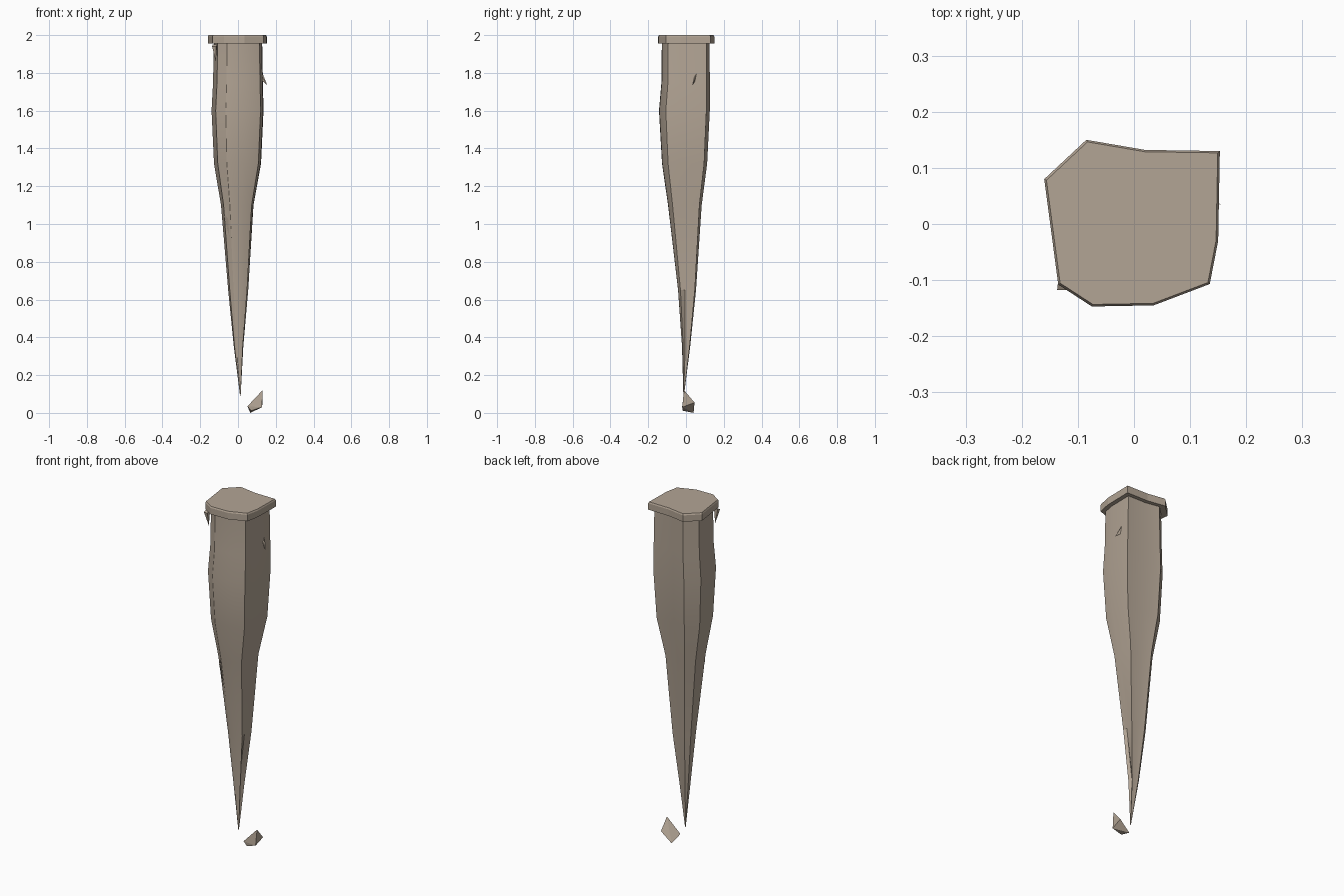
import bpy, bmesh, math

cube = bpy.data.objects.get("Cube")
if cube:
    bpy.data.objects.remove(cube, do_unlink=True)

stone = bpy.data.materials.new("warm_grey_stone")
stone.use_nodes = True
colour = (0.45, 0.375, 0.30, 1)
stone.diffuse_color = colour
stone.node_tree.nodes["Principled BSDF"].inputs["Base Color"].default_value = colour

# Irregular outline shared by the slab and the shaft
OUTLINE = [(-.16, .08), (-.135, -.108), (-.075, -.147), (.035, -.145), (.135, -.107),
           (.15, -.03), (.153, .13), (.02, .132), (-.085, .15)]


def finish(name, bm, smooth=None):
    bmesh.ops.recalc_face_normals(bm, faces=bm.faces)
    mesh = bpy.data.meshes.new(name)
    bm.to_mesh(mesh)
    bm.free()
    mesh.materials.append(stone)
    obj = bpy.data.objects.new(name, mesh)
    bpy.context.collection.objects.link(obj)
    if smooth:
        bpy.ops.object.select_all(action='DESELECT')
        obj.select_set(True)
        bpy.context.view_layer.objects.active = obj
        bpy.ops.object.shade_smooth_by_angle(angle=math.radians(smooth))
    return obj


def loft(name, rings, smooth=None):
    """Skin equal rings of points, closing both ends."""
    bm = bmesh.new()
    loops = [[bm.verts.new(p) for p in ring] for ring in rings]
    n = len(loops[0])
    for a, b in zip(loops, loops[1:]):
        for i in range(n):
            j = (i + 1) % n
            bm.faces.new((a[i], a[j], b[j], b[i]))
    bm.faces.new(loops[0])
    bm.faces.new(loops[-1])
    return finish(name, bm, smooth)


def hull(name, points):
    bm = bmesh.new()
    for p in points:
        bm.verts.new(p)
    bmesh.ops.convex_hull(bm, input=bm.verts)
    return finish(name, bm)


def fit_ring(z, x0, x1, y0, y1, fold):
    """Fit the outline to given limits; fold pulls the side point inward."""
    ring = []
    for i, (x, y) in enumerate(OUTLINE):
        u, v = (x + .16) / .313, (y + .147) / .297
        if i == 5:
            u -= fold
        ring.append((x0 + u * (x1 - x0), y0 + v * (y1 - y0), z))
    return ring


# Top slab
loft("top_slab", [[(x * s, y * s, z) for x, y in OUTLINE]
                  for z, s in ((1.955, 1), (1.992, 1), (2.0, .975))])

# Tapering shaft: height, x limits, y limits, side fold
LEVELS = [(1.96, -.128, .128, -.128, .125, 0), (1.75, -.132, .132, -.13, .126, 0),
          (1.6, -.14, .135, -.143, .126, 0), (1.32, -.127, .122, -.127, .112, 0),
          (1.1, -.09, .082, -.095, .083, 0), (.65, -.052, .054, -.042, .053, .08),
          (.35, -.022, .028, -.021, .022, .35), (.09, .011, .014, -.014, -.011, 0)]
loft("tapered_shaft", [fit_ring(*lv) for lv in LEVELS], 25)

# Small chips standing off the shaft
hull("side_chip", [(.125, .06, 1.81), (.128, .045, 1.78), (.155, .034, 1.735), (.125, .05, 1.76)])
hull("corner_chip", [(-.11, -.10, 1.95), (-.135, -.10, 1.95), (-.137, -.118, 1.94),
                     (-.115, -.118, 1.94), (-.118, -.10, 1.86)])
hull("front_sliver", [(-.06, -.085, 1.14), (-.072, -.07, 1.05), (-.052, -.085, 1.03),
                      (-.045, -.066, .92), (-.06, -.05, .95)])

# Loose shard below the tip
hull("fallen_shard", [(.13, -.01, .12), (.05, -.02, .035), (.065, .04, 0), (.13, .045, .055),
                      (.127, -.02, .03), (.07, -.018, .012)])
